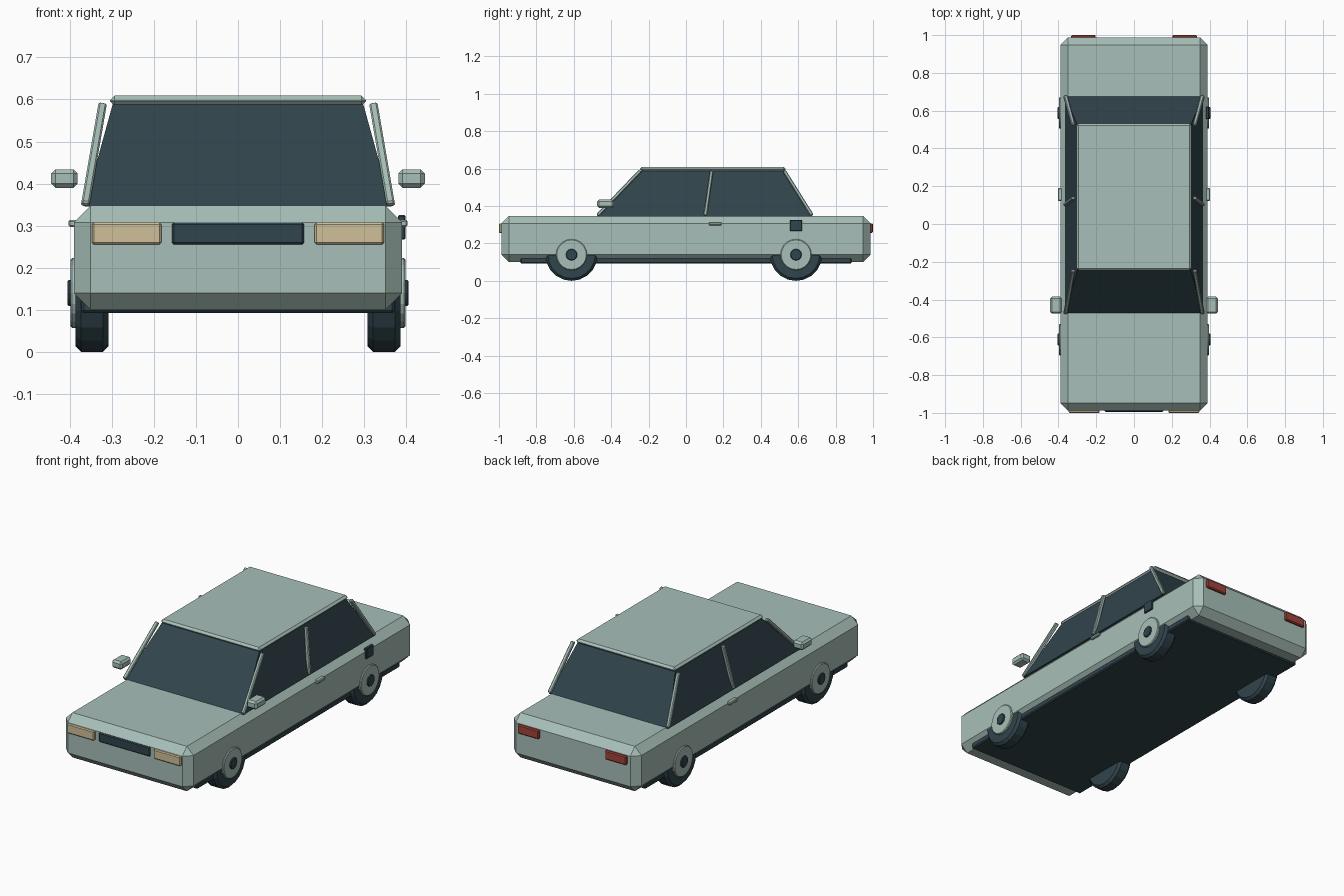
import bpy, bmesh, math
from mathutils import Vector, Matrix

if "Cube" in bpy.data.objects:
    bpy.data.objects.remove(bpy.data.objects["Cube"])


def material(name, rgb):
    m = bpy.data.materials.new(name)
    m.diffuse_color = (*rgb, 1)
    m.use_nodes = True
    m.node_tree.nodes["Principled BSDF"].inputs["Base Color"].default_value = m.diffuse_color
    return m


PAINT = material("pale_green_paint", (0.39, 0.52, 0.48))
DARK = material("dark_slate", (0.030, 0.058, 0.072))
CREAM = material("cream_lamp", (0.62, 0.53, 0.32))
RED = material("red_lamp", (0.36, 0.058, 0.042))


def finish(bm, name, mat, bevel=0, sharp_only=False):
    """Optionally chamfer the edges, then turn the bmesh into an object."""
    if bevel:
        edges = [e for e in bm.edges
                 if not sharp_only or e.calc_face_angle(0) > math.radians(60)]
        bmesh.ops.bevel(bm, geom=edges, offset=bevel, segments=1,
                        affect='EDGES', clamp_overlap=True)
    bmesh.ops.recalc_face_normals(bm, faces=bm.faces)
    mesh = bpy.data.meshes.new(name)
    bm.to_mesh(mesh)
    bm.free()
    mesh.materials.append(mat)
    ob = bpy.data.objects.new(name, mesh)
    bpy.context.collection.objects.link(ob)
    return ob


def box(name, mat, lo, hi, bevel=0):
    bm = bmesh.new()
    bmesh.ops.create_cube(bm, size=1)
    lo, hi = Vector(lo), Vector(hi)
    for v in bm.verts:
        v.co = Vector([(l + h) / 2 + c * (h - l) for l, h, c in zip(lo, hi, v.co)])
    return finish(bm, name, mat, bevel)


def side_box(name, mat, s, lo, hi, bevel=0):
    """Box given for the +x side, moved to the side s."""
    xs = sorted((s * lo[0], s * hi[0]))
    return box(name, mat, (xs[0], *lo[1:]), (xs[1], *hi[1:]), bevel)


def disc(name, mat, s, x0, x1, y, z, r, bevel=0, sides=20):
    """Cylinder along x between x0 and x1 on side s."""
    bm = bmesh.new()
    bmesh.ops.create_cone(bm, cap_ends=True, segments=sides, radius1=r, radius2=r,
                          depth=x1 - x0, matrix=Matrix.Translation((s * (x0 + x1) / 2, y, z))
                          @ Matrix.Rotation(math.pi / 2, 4, 'Y'))
    return finish(bm, name, mat, bevel, True)


def bar(name, mat, a, b, w, d):
    """Slim chamfered bar from a to b."""
    a, b = Vector(a), Vector(b)
    axis = (b - a).normalized()
    side = Vector((0, 1, 0)).cross(axis).normalized()
    rot = Matrix((side, axis.cross(side), axis)).transposed().to_4x4()
    bm = bmesh.new()
    bmesh.ops.create_cube(bm, size=1, matrix=Matrix.Translation((a + b) / 2) @ rot
                          @ Matrix.Diagonal((w, d, (b - a).length, 1)))
    return finish(bm, name, mat, 0.004)


# Main body and underside
box("body", PAINT, (-0.39, -0.987, 0.10), (0.39, 0.987, 0.348), 0.04)
box("underbody", DARK, (-0.372, -0.885, 0.092), (0.372, 0.885, 0.125), 0.006)

# Glass cabin: a box tapering to the roof
bm = bmesh.new()
bmesh.ops.create_cube(bm, size=2)
for v in bm.verts:
    top, front = v.co.z > 0, v.co.y < 0
    x = 0.298 if top else 0.365
    y = (-0.24 if top else -0.473) if front else (0.52 if top else 0.677)
    v.co = (math.copysign(x, v.co.x), y, 0.588 if top else 0.345)
finish(bm, "cabin_glass", DARK)

# Roof panel
box("roof", PAINT, (-0.304, -0.247, 0.585), (0.304, 0.533, 0.609), 0.011)

# Front grille
box("grille", DARK, (-0.157, -0.994, 0.255), (0.157, -0.97, 0.308), 0.005)

for s, tag in ((1, "right"), (-1, "left")):
    # Lamps
    side_box("headlamp_" + tag, CREAM, s, (0.182, -1.0, 0.255), (0.347, -0.97, 0.308), 0.005)
    side_box("tail_lamp_" + tag, RED, s, (0.203, 0.97, 0.257), (0.333, 1.0, 0.307), 0.005)
    # Window pillars
    for part, yb, yt in (("front", -0.473, -0.245), ("middle", 0.103, 0.137),
                         ("rear", 0.674, 0.525)):
        bar(f"{part}_pillar_{tag}", PAINT, (s * 0.363, yb, 0.35),
            (s * 0.322, yt, 0.588), 0.02, 0.018)
    # Mirrors and door handles
    side_box("mirror_" + tag, PAINT, s, (0.381, -0.475, 0.39), (0.444, -0.385, 0.434), 0.01)
    side_box("door_handle_" + tag, PAINT, s, (0.38, 0.122, 0.297), (0.403, 0.19, 0.314), 0.004)
    # Wheels
    for part, y in (("front", -0.612), ("rear", 0.588)):
        disc(f"{part}_tyre_{tag}", DARK, s, 0.308, 0.386, y, 0.14, 0.14, 0.013)
        disc(f"{part}_wheel_cover_{tag}", PAINT, s, 0.36, 0.398, y, 0.14, 0.083, 0.004)
        disc(f"{part}_hub_{tag}", DARK, s, 0.38, 0.405, y, 0.14, 0.031, 0.003, 12)

# Fuel flap on the right side only
box("fuel_flap", DARK, (0.38, 0.555, 0.267), (0.398, 0.621, 0.325), 0.003)
